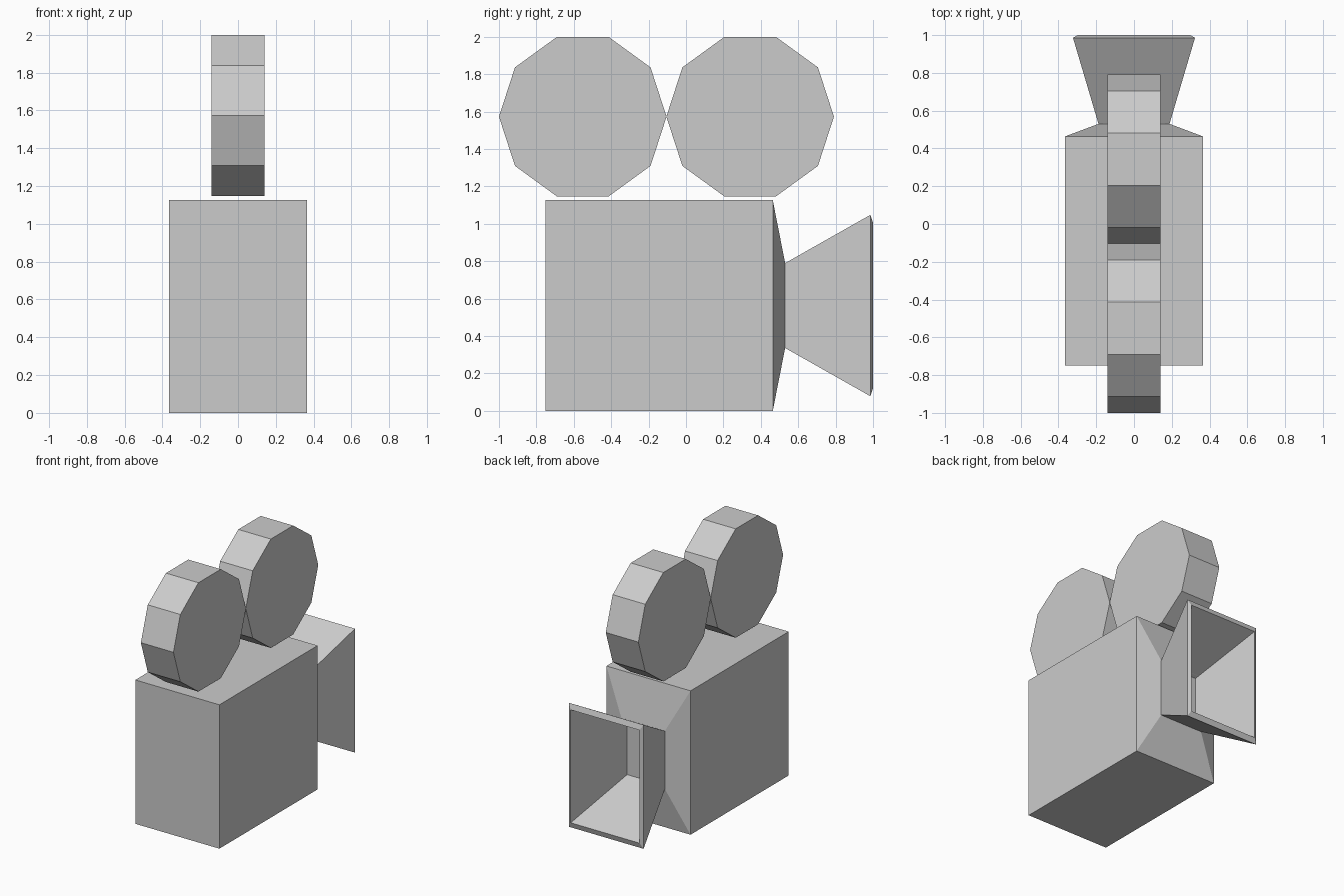
import bpy, bmesh, math

if "Cube" in bpy.data.objects:
    bpy.data.objects.remove(bpy.data.objects["Cube"])

MID_Z = 0.563  # height of the lens axis


def make_object(name, bm):
    bmesh.ops.recalc_face_normals(bm, faces=bm.faces)
    mesh = bpy.data.meshes.new(name)
    bm.to_mesh(mesh)
    bm.free()
    obj = bpy.data.objects.new(name, mesh)
    bpy.context.collection.objects.link(obj)
    return obj


def loft(name, loops):
    """Skin a list of closed point loops and cap both ends."""
    bm = bmesh.new()
    rings = [[bm.verts.new(p) for p in loop] for loop in loops]
    for a, b in zip(rings, rings[1:]):
        for i in range(len(a)):
            j = (i + 1) % len(a)
            bm.faces.new((a[i], a[j], b[j], b[i]))
    bm.faces.new(rings[0])
    bm.faces.new(rings[-1])
    return make_object(name, bm)


def rectangle(y, half_x, half_z):
    return [(sx * half_x, y, MID_Z + sz * half_z)
            for sx, sz in ((-1, -1), (1, -1), (1, 1), (-1, 1))]


def decagon(x, y, z, radius):
    return [(x, y + radius * math.cos(math.tau * i / 10),
             z + radius * math.sin(math.tau * i / 10)) for i in range(10)]


# Camera box, tapering to a neck and flaring into a hollow lens hood
loft("camera_body_and_hood", [rectangle(*s) for s in (
    (-0.75, 0.364, 0.563),   # box end
    (0.464, 0.364, 0.563),   # box shoulder
    (0.53, 0.188, 0.227),    # neck
    (0.986, 0.323, 0.485),   # outer rim
    (1.0, 0.298, 0.442),     # inner rim
    (0.505, 0.156, 0.216),   # bottom of the hood
)])

# Two ten-sided film reels touching at their tips
for name, y in (("front_reel", -0.552), ("rear_reel", 0.343)):
    loft(name, [decagon(x, y, 1.573, 0.448) for x in (-0.141, 0.141)])
